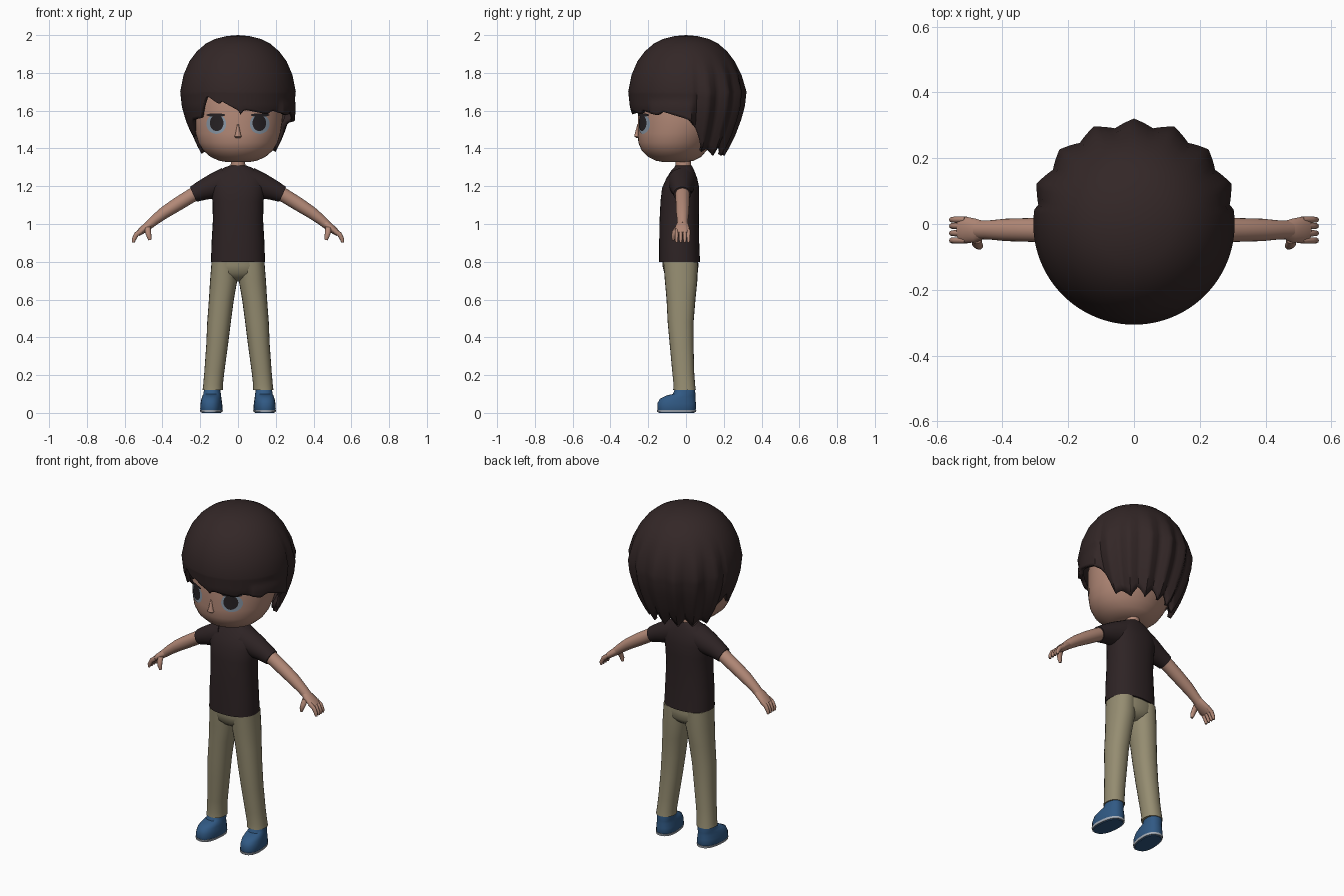
import bpy, bmesh, math
from mathutils import Vector as V


def material(name, rgb):
    m = bpy.data.materials.new(name)
    m.diffuse_color = (*rgb, 1)
    return m


SKIN = material("skin", (0.45, 0.25, 0.185))
HAIR = material("dark hair", (0.033, 0.020, 0.020))
SHIRT = material("dark shirt", (0.027, 0.017, 0.018))
PANTS = material("khaki", (0.30, 0.265, 0.165))
SHOE = material("blue shoe", (0.030, 0.10, 0.23))
SOLE = material("grey sole", (0.40, 0.44, 0.50))
EYE = material("eye grey blue", (0.25, 0.31, 0.38))
PUPIL = material("eye dark", (0.02, 0.016, 0.018))


def finish(name, bm, mat, mirror=False, angle=50):
    bmesh.ops.recalc_face_normals(bm, faces=bm.faces)
    me = bpy.data.meshes.new(name)
    bm.to_mesh(me)
    bm.free()
    me.materials.append(mat)
    me.shade_smooth()
    me.set_sharp_from_angle(angle=math.radians(angle))
    ob = bpy.data.objects.new(name, me)
    bpy.context.collection.objects.link(ob)
    if mirror:
        mod = ob.modifiers.new("mirror", 'MIRROR')
        mod.use_mirror_merge = False
    return ob


def loft(name, rings, mat, mirror=False, n=24, power=2.0):
    """Skin superellipse rings given as (centre, u vector, v vector)."""
    bm = bmesh.new()
    prev = first = None
    for c, u, v in rings:
        cur = []
        for i in range(n):
            a = math.tau * i / n
            cs, sn = math.cos(a), math.sin(a)
            p, q = [math.copysign(abs(t) ** (2 / power), t) for t in (cs, sn)]
            cur.append(bm.verts.new(V(c) + V(u) * p + V(v) * q))
        if prev:
            for i in range(n):
                j = (i + 1) % n
                bm.faces.new((prev[i], prev[j], cur[j], cur[i]))
        else:
            first = cur
        prev = cur
    bm.faces.new(first)
    bm.faces.new(prev)
    return finish(name, bm, mat, mirror)


def stack(rows):
    """Horizontal rings from rows of (z, x0, x1, y0, y1)."""
    return [(((a + b) / 2, (c + d) / 2, z), ((b - a) / 2, 0, 0), (0, (d - c) / 2, 0))
            for z, a, b, c, d in rows]


def tube(path):
    """Rings along a path of (x, y, z, radius, y radius)."""
    out = []
    for i, (x, y, z, r, ry) in enumerate(path):
        a, b = path[max(i - 1, 0)], path[min(i + 1, len(path) - 1)]
        t = V((b[0] - a[0], 0, b[2] - a[2])).normalized()
        out.append(((x, y, z), t.cross(V((0, 1, 0))) * r, (0, ry, 0)))
    return out


def interp(table, x):
    for p, q in zip(table, table[1:]):
        if x <= q[0]:
            k = max(0, (x - p[0]) / (q[0] - p[0]))
            return [s + (t - s) * k for s, t in zip(p[1:], q[1:])]
    return list(table[-1][1:])


# Head and neck
HEAD = [(1.328, .06, -.12, 0), (1.335, .10, -.16, .04), (1.355, .145, -.20, .08), (1.39, .185, -.235, .11),
        (1.43, .21, -.252, .14), (1.48, .225, -.256, .17), (1.54, .235, -.255, .20), (1.62, .24, -.255, .22),
        (1.72, .23, -.24, .23), (1.82, .19, -.19, .18), (1.90, .09, -.09, .09)]
loft("head", stack([(z, -r, r, a, b) for z, r, a, b in HEAD]), SKIN, n=40)
loft("neck", stack([(1.27, -.04, .04, -.055, .03), (1.36, -.037, .037, -.055, .025)]), SKIN)
loft("nose", stack([(1.455, -.012, .012, -.262, -.24), (1.463, -.02, .02, -.274, -.24),
                    (1.475, -.014, .014, -.272, -.24), (1.53, -.004, .004, -.257, -.245)]), SKIN, n=12)


# Eyes: thin plates following the face
def eye_plate(name, cx, cz, rx, rz, lift, mat):
    bm = bmesh.new()
    n, prev = 28, None
    for k in (.05, .4, .7, 1):
        cur = []
        for i in range(n):
            a = math.tau * i / n
            x, z = cx + rx * k * math.cos(a), cz + rz * k * math.sin(a)
            r, f, b = interp(HEAD, z)
            y = (f + b) / 2 - (b - f) / 2 * math.sqrt(1 - (x / r) ** 2)
            cur.append(bm.verts.new((x, y - lift, z)))
        if prev:
            for i in range(n):
                j = (i + 1) % n
                bm.faces.new((prev[i], prev[j], cur[j], cur[i]))
        else:
            bm.faces.new(cur)
        prev = cur
    finish(name, bm, mat, True)


eye_plate("eye", .115, 1.53, .052, .053, .003, EYE)
eye_plate("pupil", .113, 1.535, .036, .043, .006, PUPIL)
eye_plate("eyelid_line", .117, 1.577, .05, .009, .007, PUPIL)

# Hair: one shell whose lower edge is cut by angle (0 = front, + = right)
EDGE = [(-135, 1.36), (-122, 1.40), (-112, 1.37), (-100, 1.50), (-92, 1.55), (-76, 1.46), (-60, 1.55), (-45, 1.56),
        (-33, 1.68), (-20, 1.635), (-17, 1.65), (4, 1.57), (0.5, 1.6), (6, 1.605), (33, 1.58), (38, 1.60),
        (60, 1.575), (66, 1.595), (88, 1.56), (98, 1.54), (106, 1.46), (112, 1.38), (122, 1.40), (135, 1.36)]
EDGE.sort()
RADIUS = [(1.33, .17), (1.40, .212), (1.47, .247), (1.55, .277), (1.62, .297), (1.70, .306), (1.79, .288),
          (1.86, .258), (1.915, .217), (1.955, .17), (1.98, .12), (1.995, .06)]
N, LOW = 128, 9
bm = bmesh.new()
apex = bm.verts.new((0, 0, 2.0))
cols = []
for i in range(N):
    deg = -180 + 360 * i / N
    a = math.radians(deg)
    tri = abs(((deg / 22.5) % 1) - .5) * 2          # 1 on a lock's ridge, 0 in the valley
    back = abs(deg) > 100
    bottom = 1.415 - .055 * tri if abs(deg) > 135 else interp(EDGE, deg)[0]
    zs = [z for z, _ in reversed(RADIUS) if z > 1.7] + [1.7 + (bottom - 1.7) * k / LOW for k in range(LOW + 1)]
    col = []
    for z in zs:
        r = interp(RADIUS, z)[0]
        if back:
            r += (tri - .4) * .024 * min(1, max(0, (1.85 - z) / .15))
        elif 50 < deg < 96 and z < 1.66:
            r += .22 * (1.66 - z)
        col.append(bm.verts.new((r * math.sin(a), -r * math.cos(a), z)))
    cols.append(col)
for i in range(N):
    p, q = cols[i], cols[(i + 1) % N]
    bm.faces.new((apex, p[0], q[0]))
    for k in range(len(p) - 1):
        bm.faces.new((p[k], p[k + 1], q[k + 1], q[k]))
hair = finish("hair", bm, HAIR)
mod = hair.modifiers.new("thickness", 'SOLIDIFY')
mod.thickness, mod.offset = .022, -1

# Shirt
loft("shirt_body", stack([(.80, -.143, .143, -.142, .074), (.90, -.14, .14, -.142, .07),
                          (1.02, -.133, .133, -.14, .068), (1.12, -.135, .135, -.135, .07),
                          (1.19, -.145, .145, -.127, .07), (1.24, -.14, .14, -.105, .06),
                          (1.28, -.105, .105, -.08, .045), (1.30, -.07, .07, -.062, .036),
                          (1.31, -.042, .042, -.056, .03)]), SHIRT, n=32, power=2.3)
loft("sleeve", tube([(.06, -.022, 1.225, .075, .075), (.13, -.022, 1.20, .066, .065),
                     (.19, -.022, 1.178, .053, .052), (.237, -.02, 1.157, .043, .046)]), SHIRT, True)

# Arms and hands
loft("arm", tube([(.20, -.02, 1.176, .038, .04), (.25, -.018, 1.148, .037, .038), (.32, -.018, 1.105, .036, .036),
                  (.39, -.018, 1.06, .032, .034), (.44, -.018, 1.022, .027, .029),
                  (.475, -.018, .992, .023, .028)]), SKIN, True)
loft("palm", tube([(.455, -.018, 1.008, .022, .026), (.48, -.02, .988, .022, .036),
                   (.51, -.018, .965, .019, .040), (.53, -.017, .948, .014, .038)]), SKIN, True)
for i, y in enumerate((-.050, -.028, -.006, .013)):
    loft(f"finger_{i + 1}", tube([(.51, y, .965, .013, .010), (.538, y, .945, .013, .010),
                                  (.552, y, .918, .011, .009), (.554, y, .902, .007, .006)]), SKIN, True, n=10)
loft("thumb", tube([(.478, -.045, .985, .016, .014), (.477, -.06, .96, .016, .014),
                    (.471, -.067, .935, .013, .011), (.466, -.067, .915, .008, .007)]), SKIN, True, n=12)

# Trousers
loft("trouser_hips", stack([(.83, -.134, .134, -.125, .062), (.78, -.14, .14, -.125, .066),
                            (.74, -.13, .13, -.115, .062), (.715, -.10, .10, -.09, .045),
                            (.695, -.05, .05, -.055, .015)]), PANTS, n=32, power=2.2)
loft("trouser_leg", stack([(.80, .005, .14, -.12, .063), (.70, .004, .148, -.112, .06), (.60, .022, .154, -.103, .05),
                           (.48, .038, .163, -.097, .04), (.36, .053, .168, -.086, .04), (.22, .072, .178, -.073, .043),
                           (.15, .08, .184, -.066, .048), (.12, .08, .188, -.068, .052)]), PANTS, True, power=2.2)

# Shoes, toes turned slightly out
shoes = [loft("shoe", stack([(0, -.050, .050, -.147, .045), (.02, -.058, .058, -.153, .053),
                             (.05, -.056, .056, -.153, .053), (.075, -.052, .052, -.14, .05),
                             (.092, -.048, .048, -.105, .05), (.10, -.046, .046, -.07, .05),
                             (.125, -.043, .043, -.06, .048)]), SHOE, power=2.4),
         loft("shoe_sole", stack([(.004, -.057, .057, -.154, .054), (.016, -.060, .060, -.156, .055)]),
              SOLE, power=2.4)]
for ob in shoes:
    for v in ob.data.vertices:
        x, y = v.co.x, v.co.y
        v.co.x, v.co.y = .136 + x * .99 - y * .10, y * .99 + x * .10
    ob.modifiers.new("mirror", 'MIRROR').use_mirror_merge = False
